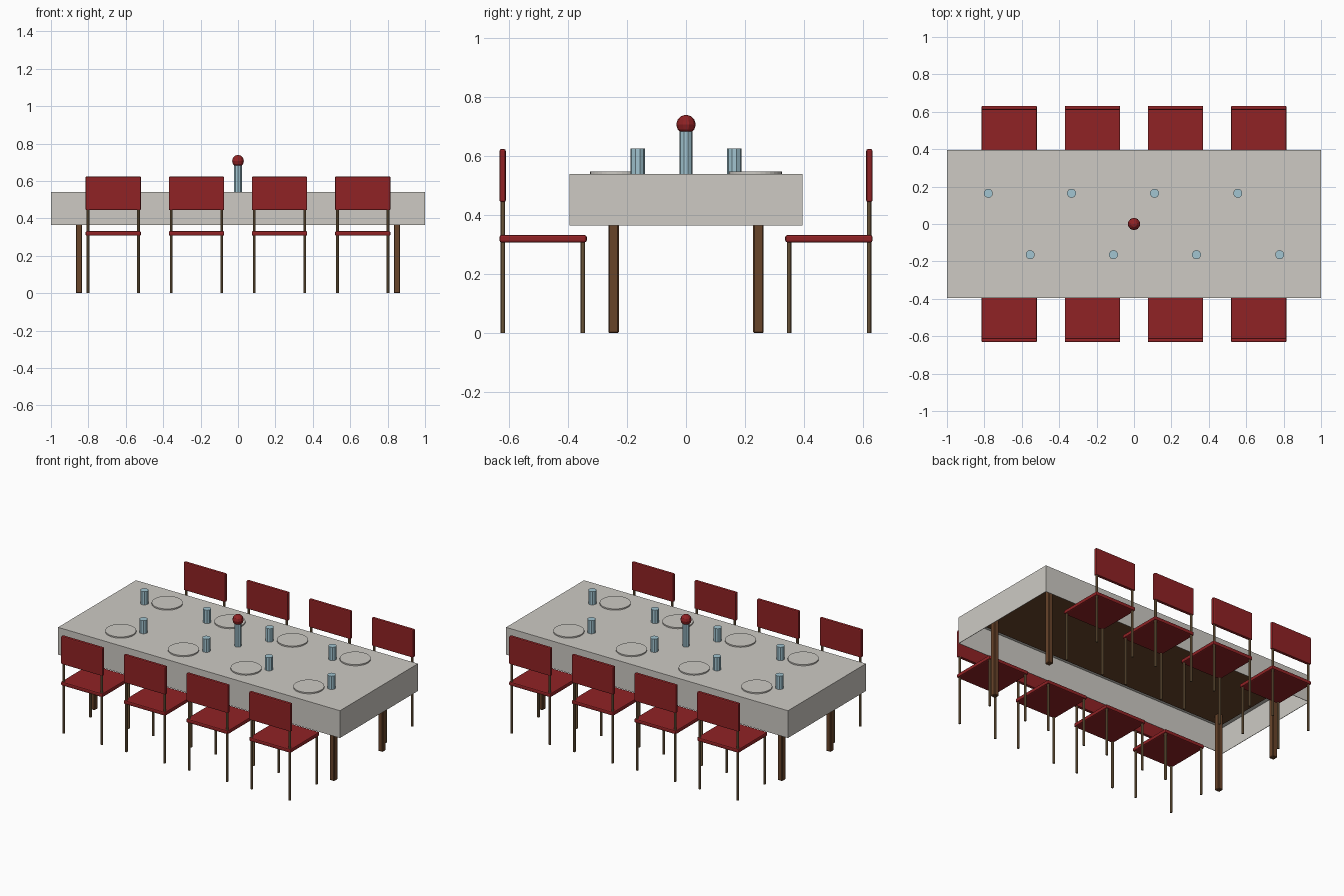
import bpy, bmesh, math
from mathutils import Matrix

if "Cube" in bpy.data.objects:
    bpy.data.objects.remove(bpy.data.objects["Cube"], do_unlink=True)


def material(name, rgb):
    m = bpy.data.materials.new(name)
    m.use_nodes = True
    m.diffuse_color = (*rgb, 1)
    m.node_tree.nodes["Principled BSDF"].inputs["Base Color"].default_value = (*rgb, 1)
    return m


CLOTH = material("off white cloth", (0.61, 0.59, 0.55))
RED = material("deep red", (0.28, 0.016, 0.018))
WOOD = material("brown wood", (0.14, 0.058, 0.023))
TAN = material("tan wood", (0.24, 0.15, 0.07))
GLASS = material("pale blue glass", (0.36, 0.56, 0.64))


def finish(name, bm, mat):
    mesh = bpy.data.meshes.new(name)
    bm.to_mesh(mesh)
    bm.free()
    mesh.materials.append(mat)
    obj = bpy.data.objects.new(name, mesh)
    bpy.context.collection.objects.link(obj)
    return obj


def box(name, centre, size, mat, bevel=0, segments=2):
    bm = bmesh.new()
    bmesh.ops.create_cube(bm, size=1, matrix=Matrix.Translation(centre) @ Matrix.Diagonal((*size, 1)))
    obj = finish(name, bm, mat)
    if bevel:
        mod = obj.modifiers.new("rounded edges", "BEVEL")
        mod.width, mod.segments = bevel, segments
    return obj


def rod(name, x, y, z0, z1, radius, sides, mat):
    bm = bmesh.new()
    bmesh.ops.create_cone(bm, cap_ends=True, segments=sides, radius1=radius, radius2=radius,
                          depth=z1 - z0, matrix=Matrix.Translation((x, y, (z0 + z1) / 2)))
    return finish(name, bm, mat)


# Tablecloth: box open at the bottom, with a thin wall
TOP = 0.54
cloth = box("tablecloth", (0, 0, 0.4525), (2, 0.79, 0.175), CLOTH)
bm = bmesh.new()
bm.from_mesh(cloth.data)
bm.normal_update()
bmesh.ops.delete(bm, geom=[f for f in bm.faces if f.normal.z < -0.5], context="FACES")
bm.to_mesh(cloth.data)
bm.free()
wall = cloth.modifiers.new("cloth thickness", "SOLIDIFY")
wall.thickness, wall.offset = 0.004, -1

# Table board and legs under the cloth
box("table_board", (0, 0, 0.518), (1.87, 0.66, 0.03), WOOD)
for sx in (-1, 1):
    for sy in (-1, 1):
        box("table_leg", (sx * 0.85, sy * 0.245, 0.255), (0.034, 0.035, 0.51), WOOD, 0.004, 1)

# Chairs and place settings along both long sides
for side in (-1, 1):
    for x in (-0.667, -0.222, 0.222, 0.667):
        box("chair_seat", (x, side * 0.484, 0.32), (0.296, 0.296, 0.025), RED, 0.007)
        box("chair_backrest", (x, side * 0.621, 0.534), (0.296, 0.021, 0.18), RED, 0.006)
        for dx in (-0.135, 0.135):
            rod("chair_front_leg", x + dx, side * 0.349, 0, 0.315, 0.0075, 8, TAN)
            rod("chair_back_leg", x + dx, side * 0.62, 0, 0.46, 0.0075, 8, TAN)
        rod("plate", x, side * 0.235, TOP, TOP + 0.008, 0.09, 32, CLOTH)
        rod("drinking_glass", x - side * 0.112, side * 0.164, TOP, 0.625, 0.0245, 10, GLASS)

# Centrepiece: slim vase with a faceted flower ball
rod("vase", 0, 0, TOP, 0.69, 0.022, 10, GLASS)
bm = bmesh.new()
bmesh.ops.create_uvsphere(bm, u_segments=10, v_segments=6, radius=0.033,
                          matrix=Matrix.Translation((0, 0, 0.707)))
finish("flower_ball", bm, RED)
